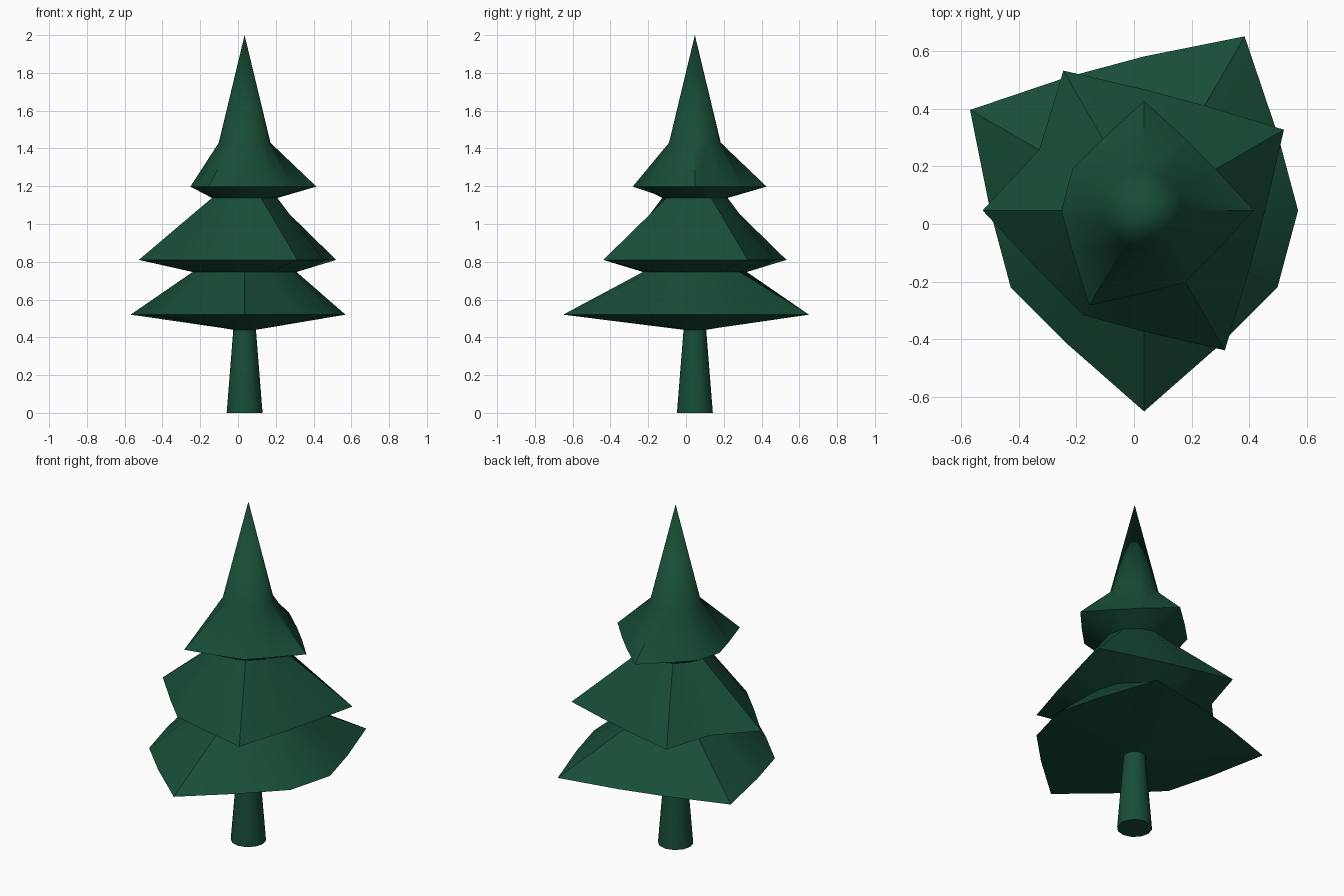
import bpy, bmesh, math

if "Cube" in bpy.data.objects:
    bpy.data.objects.remove(bpy.data.objects["Cube"])

CX, CY = 0.035, 0.047   # trunk axis
N = 12                  # sides

green = bpy.data.materials.new("pine_green")
green.diffuse_color = (0.009, 0.075, 0.038, 1)
green.use_nodes = True
green.node_tree.nodes["Principled BSDF"].inputs["Base Color"].default_value = green.diffuse_color


def ring(z, r, spikes=(), spike_r=0.0):
    """Ring of N points, with the listed angles (degrees) pulled outwards."""
    pts = []
    for i in range(N):
        deg = i * 360 // N
        a, rad = math.radians(deg), spike_r if deg in spikes else r
        pts.append((CX + rad * math.cos(a), CY + rad * math.sin(a), z))
    return pts


def loft(name, rings, tip=None, base=False):
    """Skin consecutive rings, with an optional tip point and base cap."""
    bm = bmesh.new()
    loops = [[bm.verts.new(p) for p in r] for r in rings]
    for lo, hi in zip(loops, loops[1:]):
        for i in range(N):
            j = (i + 1) % N
            bm.faces.new((lo[i], lo[j], hi[j], hi[i]))
    if tip is not None:
        t = bm.verts.new((CX, CY, tip))
        for i in range(N):
            bm.faces.new((loops[-1][i], loops[-1][(i + 1) % N], t))
    if base:
        bm.faces.new(loops[0][::-1])
    me = bpy.data.meshes.new(name)
    bm.to_mesh(me)
    bm.free()
    me.materials.append(green)
    ob = bpy.data.objects.new(name, me)
    bpy.context.collection.objects.link(ob)
    bpy.ops.object.select_all(action='DESELECT')
    ob.select_set(True)
    bpy.context.view_layer.objects.active = ob
    bpy.ops.object.shade_smooth_by_angle(angle=math.radians(35))


# Tapered trunk
loft("trunk", [ring(0, 0.095), ring(0.44, 0.06)], base=True)

# Three branch tiers: shallow underside, spiked rim, sloping top
loft("lower_branches", [ring(0.44, 0.06),
                        ring(0.52, 0.534, (60, 150, 270), 0.697),
                        ring(0.746, 0.275)])
loft("middle_branches", [ring(0.746, 0.275),
                         ring(0.81, 0.42, (30, 120, 180, 300), 0.56),
                         ring(1.138, 0.173)])
loft("top_branches", [ring(1.138, 0.173),
                      ring(1.198, 0.287, (0, 90, 240), 0.38),
                      ring(1.43, 0.137)], tip=2.0)
